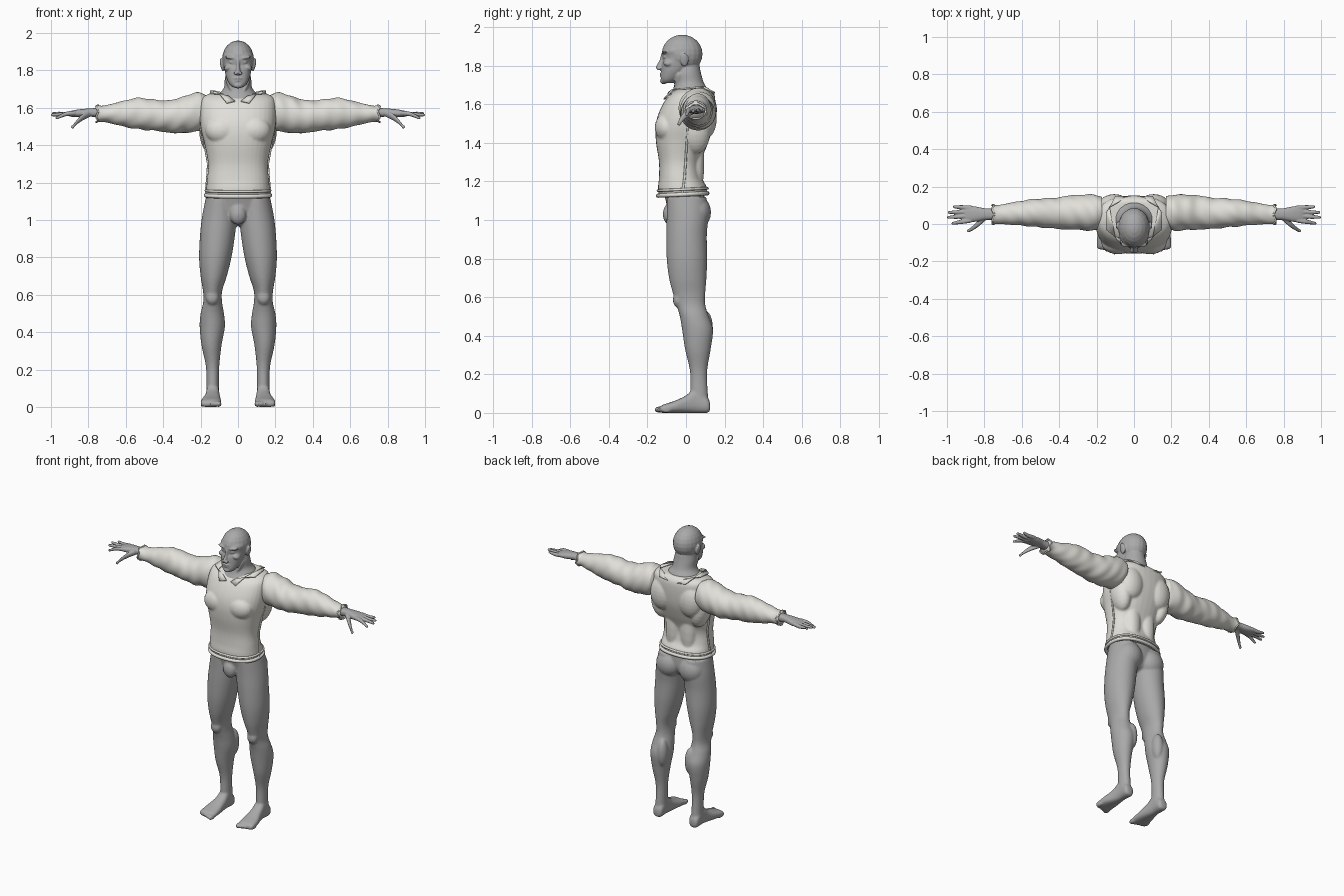
import bpy, bmesh, math
from mathutils import Matrix, Vector

default_cube = bpy.data.objects.get("Cube")
if default_cube:
    bpy.data.objects.remove(default_cube)

BOTH = (1, -1)
ONE = (1,)


def make_material(name, colour):
    material = bpy.data.materials.new(name)
    material.use_nodes = True
    material.diffuse_color = colour
    shader = material.node_tree.nodes["Principled BSDF"]
    shader.inputs["Base Color"].default_value = colour
    shader.inputs["Roughness"].default_value = .7
    return material


skin = make_material("grey skin", (.4, .4, .4, 1))
cloth = make_material("off white cloth", (.75, .74, .69, 1))


def blend(rows, steps=6):
    """Smooth interpolation through the key cross-sections."""
    out = []
    for i in range(len(rows) - 1):
        a, b, c, d = (rows[max(i - 1, 0)], rows[i], rows[i + 1], rows[min(i + 2, len(rows) - 1)])
        for s in range(steps):
            t = s / steps
            out.append([q + t * ((r - p) / 2 + t * (p - 2.5 * q + 2 * r - w / 2
                        + t * (1.5 * (q - r) + (w - p) / 2)))
                        for p, q, r, w in zip(a, b, c, d)])
    return out + [rows[-1]]


def oval(angle, square):
    c, s = math.cos(angle), math.sin(angle)
    return [math.copysign(abs(v) ** (2 / square), v) for v in (c, s)]


def loft(bm, rows, axis="z", sides=ONE, square=2, folds=0, count=36):
    """Rows hold the position on the axis, then low and high on the other two axes."""
    for side in sides:
        rings = []
        for pos, a_low, a_high, b_low, b_high in blend(rows):
            ring = []
            for k in range(count):
                angle = math.tau * k / count
                u, v = oval(angle, square)
                grow = 1 + folds * math.sin(70 * pos + 3 * math.sin(angle + side)) * math.sin(2 * angle + 9 * pos)
                a = (a_low + a_high) / 2 + u * grow * (a_high - a_low) / 2
                b = (b_low + b_high) / 2 + v * grow * (b_high - b_low) / 2
                x, y, z = {"x": (pos, a, b), "y": (a, pos, b), "z": (a, b, pos)}[axis]
                ring.append(bm.verts.new((x * side, y, z)))
            rings.append(ring)
        for low, high in zip(rings, rings[1:]):
            for k in range(count):
                n = (k + 1) % count
                bm.faces.new((low[k], low[n], high[n], high[k]))
        bm.faces.new(rings[0])
        bm.faces.new(rings[-1])


def blob(bm, centre, radii, sides=BOTH, tilt=0):
    for side in sides:
        x, y, z = centre
        matrix = (Matrix.Translation((x * side, y, z)) @ Matrix.Rotation(tilt * side, 4, "Y")
                  @ Matrix.Diagonal((*radii, 1)))
        bmesh.ops.create_uvsphere(bm, u_segments=20, v_segments=12, radius=1, matrix=matrix)


def digit(bm, points):
    """Rounded finger through x, y, z, radius points."""
    loft(bm, [(x, y - r, y + r, z - r, z + r) for x, y, z, r in points], "x", BOTH, count=12)
    x, y, z, r = points[-1]
    blob(bm, (x, y, z), (r, r, r))


def finish(bm, name, material, voxel=0, smooth=3):
    bmesh.ops.recalc_face_normals(bm, faces=bm.faces)
    mesh = bpy.data.meshes.new(name)
    bm.to_mesh(mesh)
    bm.free()
    mesh.materials.append(material)
    mesh.shade_smooth()
    obj = bpy.data.objects.new(name, mesh)
    bpy.context.collection.objects.link(obj)
    if voxel:
        remesh = obj.modifiers.new("merge", "REMESH")
        remesh.mode = "VOXEL"
        remesh.voxel_size = voxel
        remesh.use_smooth_shade = True
        relax = obj.modifiers.new("relax", "SMOOTH")
        relax.iterations = smooth
    return obj


def cord(name, points, radius, closed):
    curve = bpy.data.curves.new(name, "CURVE")
    curve.dimensions = "3D"
    curve.bevel_depth = radius
    curve.bevel_resolution = 2
    line = curve.splines.new("POLY")
    line.points.add(len(points) - 1)
    for point, co in zip(line.points, points):
        point.co = (*co, 1)
    line.use_cyclic_u = closed
    line.use_smooth = True
    curve.materials.append(cloth)
    bpy.context.collection.objects.link(bpy.data.objects.new(name, curve))


# Legs, hips and feet
bm = bmesh.new()
loft(bm, [(1.16, -.162, .162, -.12, .09), (1.1, -.172, .172, -.105, .1),
          (1.04, -.17, .17, -.09, .1), (.99, -.1, .1, -.07, .07), (.97, -.04, .04, -.04, .03)])
loft(bm, [(1.12, .02, .172, -.1, .105), (1.02, .008, .192, -.1, .115), (.92, .016, .203, -.102, .108),
          (.8, .035, .208, -.1, .11), (.7, .06, .2, -.088, .106), (.62, .085, .187, -.068, .1),
          (.56, .085, .186, -.05, .1), (.5, .075, .2, -.032, .118), (.43, .07, .205, -.02, .14),
          (.33, .088, .195, -.005, .128), (.22, .1, .172, .02, .11), (.12, .102, .168, .022, .112),
          (.05, .1, .17, .02, .118)], sides=BOTH)
loft(bm, [(.125, .12, .155, .015, .05), (.11, .102, .168, 0, .08), (.05, .1, .17, 0, .125),
          (0, .096, .178, 0, .09), (-.06, .09, .195, 0, .062), (-.12, .09, .2, 0, .042),
          (-.135, .1, .19, .005, .03)], "y", BOTH, square=2.5)
for i in range(5):
    blob(bm, (.103 + .0215 * i, -.135 + .008 * i, .017), (.015 - .001 * i, .03, .017))
blob(bm, (.085, .06, 1.04), (.085, .07, .085))
blob(bm, (0, -.085, 1.03), (.045, .035, .055), ONE)
blob(bm, (.137, -.04, .585), (.035, .028, .04))
blob(bm, (.105, .1, .44), (.035, .04, .09))
finish(bm, "legs", skin, .007)

# Head and neck
bm = bmesh.new()
blob(bm, (0, -.02, 1.86), (.085, .106, .1), ONE)
loft(bm, [(1.71, -.03, .03, -.122, -.07), (1.73, -.048, .048, -.13, -.04), (1.77, -.065, .065, -.128, 0),
          (1.81, -.073, .073, -.125, .03), (1.845, -.077, .077, -.113, .04),
          (1.88, -.08, .08, -.12, .04), (1.91, -.06, .06, -.1, .03)], square=2.3)
loft(bm, [(1.58, -.13, .13, -.09, .12), (1.64, -.132, .132, -.085, .127), (1.675, -.1, .1, -.068, .115),
          (1.71, -.075, .075, -.06, .093), (1.76, -.07, .07, -.065, .078), (1.8, -.06, .06, -.06, .07)])
loft(bm, [(1.775, -.012, .012, -.13, -.11), (1.785, -.017, .017, -.155, -.1), (1.8, -.013, .013, -.153, -.1),
          (1.83, -.009, .009, -.137, -.1), (1.865, -.012, .012, -.127, -.1)], count=16)
blob(bm, (.034, -.108, 1.868), (.036, .018, .009), tilt=-.12)
blob(bm, (.033, -.103, 1.844), (.016, .015, .01))
blob(bm, (.05, -.09, 1.815), (.026, .028, .018), tilt=.4)
blob(bm, (.013, -.142, 1.784), (.01, .012, .008))
blob(bm, (0, -.125, 1.758), (.025, .012, .005), ONE)
blob(bm, (0, -.123, 1.746), (.021, .012, .006), ONE)
blob(bm, (0, -.115, 1.72), (.026, .02, .016), ONE)
blob(bm, (.086, -.008, 1.83), (.009, .022, .036), tilt=.2)
blob(bm, (.03, -.035, 1.69), (.014, .025, .08), tilt=.45)
finish(bm, "head", skin, .0045, 2)

# Hands
bm = bmesh.new()
loft(bm, [(.72, .02, .085, 1.545, 1.6), (.79, .022, .083, 1.553, 1.597), (.85, .012, .094, 1.55, 1.592),
          (.895, .01, .096, 1.553, 1.583), (.91, .02, .09, 1.56, 1.575)], "x", BOTH, 2.4)
for y, end_x, end_y, end_z in ((.02, .968, .004, 1.546), (.044, .992, .036, 1.562),
                               (.066, .988, .062, 1.57), (.086, .96, .092, 1.572)):
    digit(bm, [(.87, y, 1.572, .013), (.92, (y + end_y) / 2, 1.567, .012), (end_x, end_y, end_z, .008)])
digit(bm, [(.79, .04, 1.57, .018), (.83, .005, 1.55, .018), (.86, -.02, 1.525, .013), (.884, -.036, 1.498, .009)])
finish(bm, "hands", skin, .0035, 2)

# Shirt body with chest, shoulder blades and back muscles
bm = bmesh.new()
body = [(1.13, -.172, .172, -.142, .108), (1.17, -.17, .17, -.145, .108), (1.22, -.165, .165, -.14, .083),
        (1.3, -.16, .16, -.14, .078), (1.4, -.178, .178, -.155, .115), (1.48, -.198, .198, -.158, .14),
        (1.55, -.205, .205, -.143, .15), (1.62, -.203, .203, -.108, .152), (1.655, -.19, .19, -.075, .145),
        (1.678, -.15, .15, -.035, .125)]
loft(bm, body, square=2.35)
blob(bm, (.085, -.1, 1.48), (.09, .062, .075))
blob(bm, (.105, .1, 1.53), (.085, .06, .11))
blob(bm, (.055, .05, 1.3), (.055, .045, .2))
blob(bm, (.15, .05, 1.45), (.055, .075, .11), tilt=.2)
finish(bm, "shirt_body", cloth, .007)

# Shirt hem and side seams
hem = [oval(math.tau * k / 48, 2.35) for k in range(48)]
for name, height, radius in (("hem_edge", 1.132, .011), ("hem_fold", 1.158, .007)):
    cord(name, [(u * .172, v * .128 - .017, height + .006 * v) for u, v in hem], radius, True)
for side, name in zip(BOTH, ("left_seam", "right_seam")):
    cord(name, [(side * row[2], -.02 + .03 * i / 5, row[0]) for i, row in enumerate(body[:6])], .006, False)

# Sleeves with soft folds
bm = bmesh.new()
loft(bm, [(.17, -.015, .145, 1.505, 1.67), (.21, -.035, .157, 1.475, 1.682), (.28, -.032, .156, 1.468, 1.666),
          (.34, -.03, .153, 1.464, 1.645), (.42, -.025, .14, 1.475, 1.64), (.5, -.018, .136, 1.483, 1.652),
          (.56, -.012, .13, 1.49, 1.65), (.64, -.005, .117, 1.507, 1.63), (.72, 0, .102, 1.525, 1.612),
          (.755, -.002, .104, 1.522, 1.615)], "x", BOTH, folds=.035)
finish(bm, "sleeves", cloth)

# Ragged cuffs
for side, name in zip(BOTH, ("left_cuff", "right_cuff")):
    ring = [oval(math.tau * k / 24, 2) for k in range(24)]
    cord(name, [(side * (.753 + .006 * math.sin(5 * k)), .051 + u * .052, 1.569 + v * .045)
                for k, (u, v) in enumerate(ring)], .005, True)

# Collar points at front and back
bm = bmesh.new()
for side in BOTH:
    for corners in (((.015, -.1, 1.635), (.06, -.115, 1.625), (.1, -.07, 1.675), (.05, -.088, 1.662)),
                    ((.03, .145, 1.645), (.1, .148, 1.66), (.13, .09, 1.69), (.085, .115, 1.68)),
                    ((.1, -.07, 1.675), (.15, -.03, 1.678), (.15, .06, 1.688), (.13, .09, 1.69))):
        bm.faces.new([bm.verts.new((x * side, y, z)) for x, y, z in corners])
collar = finish(bm, "collar", cloth)
thickness = collar.modifiers.new("thickness", "SOLIDIFY")
thickness.thickness = .008
thickness.offset = 0
